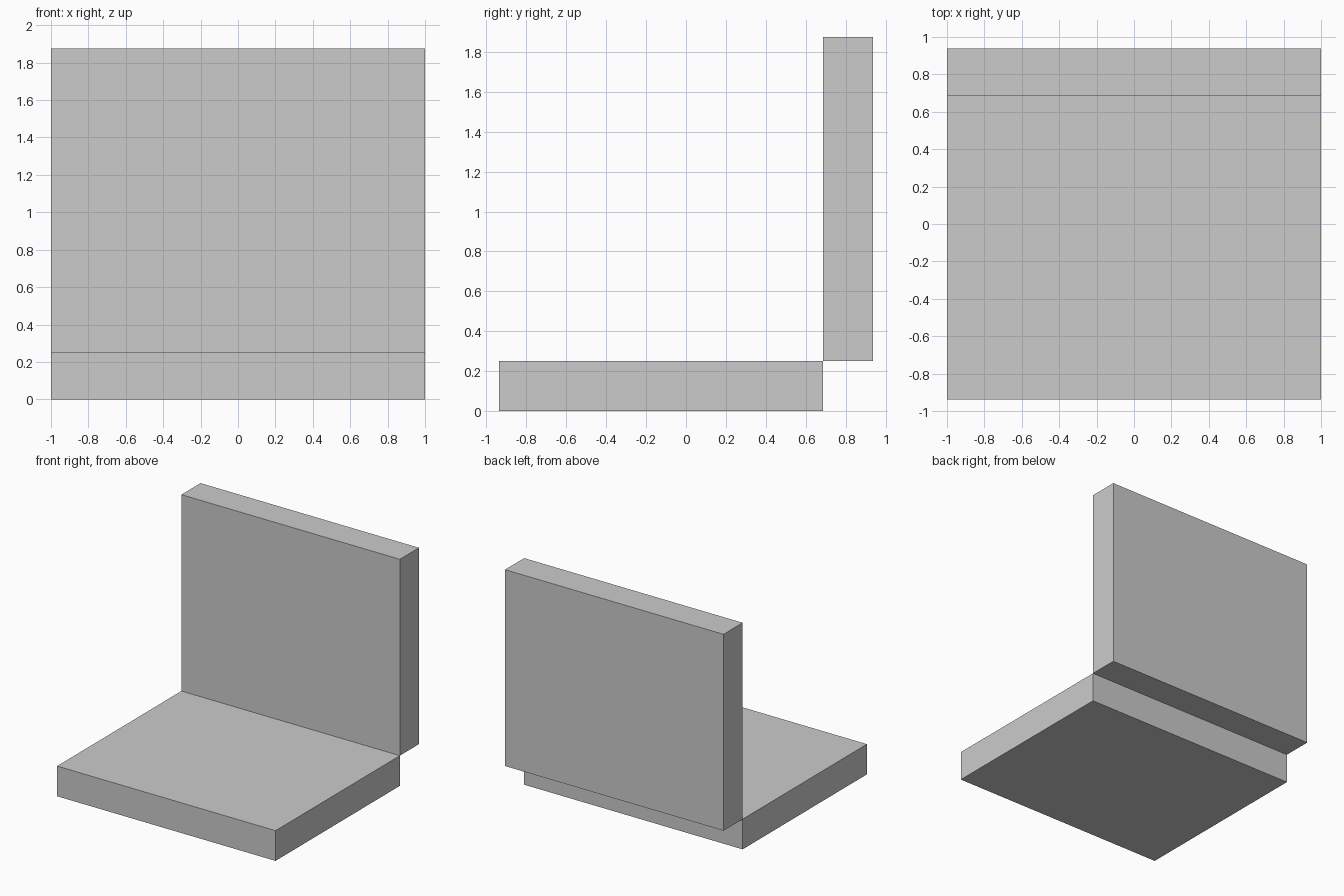
import bpy

if "Cube" in bpy.data.objects:
    bpy.data.objects.remove(bpy.data.objects["Cube"])

WIDTH, THICK, LENGTH = 2.0, 0.25, 1.625
HALF_DEPTH = (LENGTH + THICK) / 2


def slab(name, size, location):
    bpy.ops.mesh.primitive_cube_add(size=1, location=location)
    obj = bpy.context.object
    obj.name = name
    obj.scale = size
    bpy.ops.object.transform_apply(location=False, rotation=False, scale=True)
    return obj


# Horizontal seat slab resting on the ground
slab("seat", (WIDTH, LENGTH, THICK), (0, -HALF_DEPTH + LENGTH / 2, THICK / 2))

# Upright backrest, touching the seat's rear top edge
slab("backrest", (WIDTH, THICK, LENGTH), (0, HALF_DEPTH - THICK / 2, THICK + LENGTH / 2))
